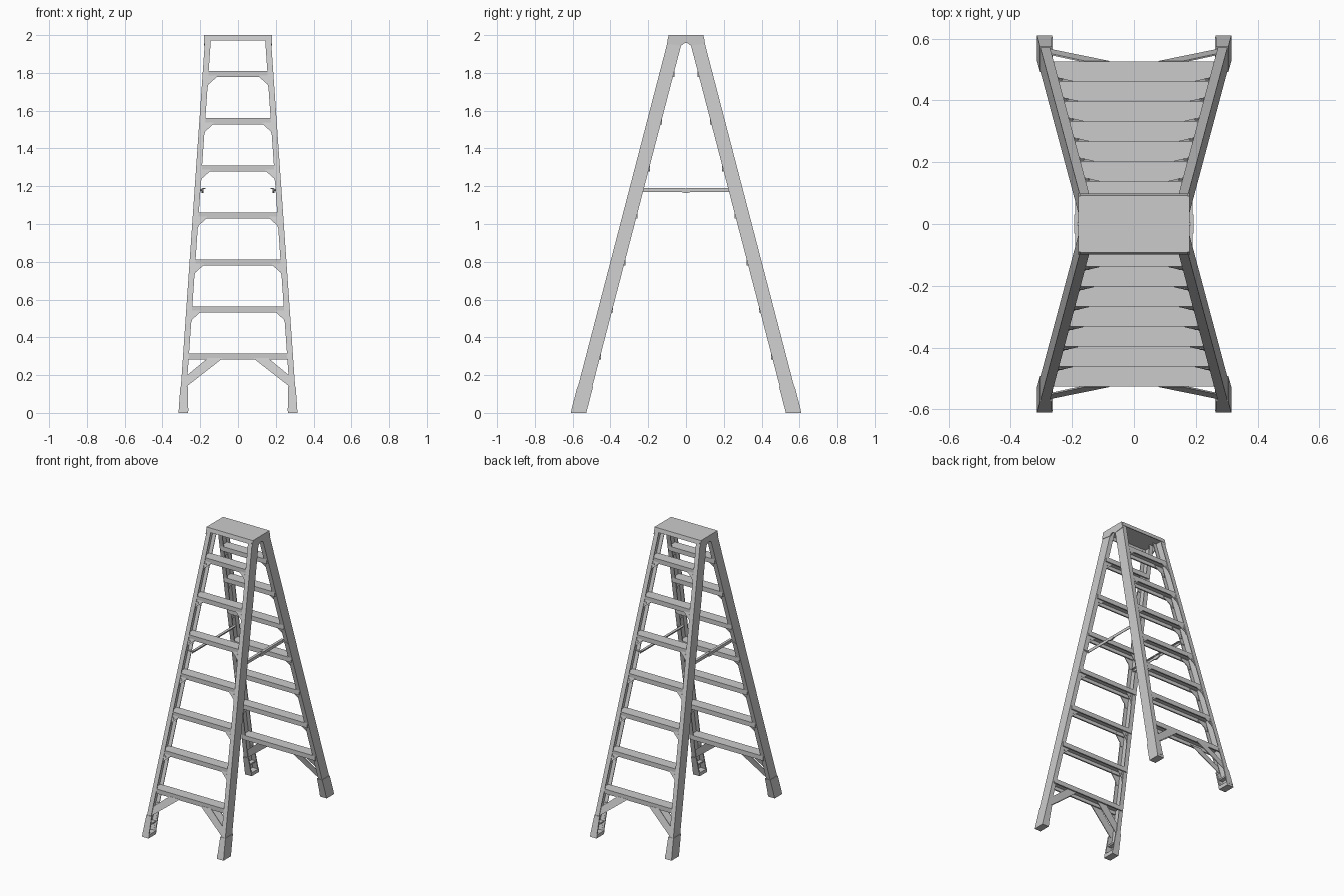
import bpy, bmesh, math

if "Cube" in bpy.data.objects:
    bpy.data.objects.remove(bpy.data.objects["Cube"])

H = 2.0


def outer_x(z):
    return 0.315 - 0.0695 * z


def front_y(z):
    return -(0.61 - 0.26 * z)


def build(name, solids, mirror=(True, True)):
    """Each solid is a pair of matching 3D loops joined into a closed prism."""
    bm = bmesh.new()
    for a, b in solids:
        va = [bm.verts.new(p) for p in a]
        vb = [bm.verts.new(p) for p in b]
        n = len(a)
        bm.faces.new(va)
        bm.faces.new(vb[::-1])
        for i in range(n):
            j = (i + 1) % n
            bm.faces.new((va[j], va[i], vb[i], vb[j]))
    bmesh.ops.recalc_face_normals(bm, faces=bm.faces)
    me = bpy.data.meshes.new(name)
    bm.to_mesh(me)
    bm.free()
    ob = bpy.data.objects.new(name, me)
    bpy.context.collection.objects.link(ob)
    if any(mirror):
        m = ob.modifiers.new("mirror", "MIRROR")
        m.use_axis = (mirror[0], mirror[1], False)
        m.use_mirror_merge = False
    return ob


def leg_sweep(profile, z0, z1):
    """Sweep a (inset from side, depth from front) profile along the leaning leg."""
    return tuple([(outer_x(z) - t, front_y(z) + d, z) for t, d in profile]
                 for z in (z0, z1))


def leaning_plate(outline, d0, d1):
    """Plate drawn in (x, z), lying parallel to the leaning ladder face."""
    return tuple([(x, front_y(z) + d, z) for x, z in outline] for d in (d0, d1))


def channel(w, d0, d1, th):
    return [(0, d0), (w, d0), (w, d0 + th), (th, d0 + th),
            (th, d1 - th), (w, d1 - th), (w, d1), (0, d1)]


def disc(x, z, r, n=10):
    return [(x + r * math.cos(2 * math.pi * i / n),
             z + r * math.sin(2 * math.pi * i / n)) for i in range(n)]


# C-channel side rails
rail = [(t + 0.003, d) for t, d in channel(0.031, 0.002, 0.078, 0.005)]
build("side_rail", [leg_sweep(rail, 0.02, 1.996)])

# Feet: boot around the rail end with a solid sole and an inner rib
boot = leg_sweep(channel(0.042, -0.001, 0.082, 0.008), 0.02, 0.14)
for i, z in ((0, 0.02), (1, 0.14)):
    for k in (1, 2, 5, 6):
        boot[i][k] = (0.265, boot[i][k][1], z)
sole = leg_sweep([(0, 0), (0.051, 0), (0.051, 0.082), (0, 0.082)], 0, 0.025)
rib = leg_sweep([(0.004, 0.006), (0.036, 0.006), (0.036, 0.076), (0.004, 0.076)], 0.075, 0.085)
build("foot", [boot, sole, rib])

# Steps, gussets and bolts
step_tops = [0.315 + 0.249 * i for i in range(7)]
steps, gussets, bolts = [], [], []
for i, zt in enumerate(step_tops):
    y, x = front_y(zt) + 0.002, outer_x(zt) - 0.012
    prof = [(0, 0), (0.076, 0), (0.076, -0.032), (0.066, -0.032), (0.066, -0.028),
            (0.071, -0.028), (0.071, -0.005), (0.005, -0.005), (0.005, -0.028),
            (0.01, -0.028), (0.01, -0.032), (0, -0.032)]
    steps.append(tuple([(sx, y + a, zt + b) for a, b in prof] for sx in (-x, x)))
    if i == 0:
        continue
    zb = zt - 0.03
    e = outer_x(zb) - 0.03
    tri = [(e + 0.015, zb + 0.015), (e - 0.05, zb + 0.015), (e - 0.05, zb),
           (e - 0.005, zb - 0.04), (e + 0.001, zb - 0.06), (e + 0.015, zb - 0.06)]
    gussets += [leaning_plate(tri, 0.008, 0.012), leaning_plate(tri, 0.067, 0.071)]
    bolts += [leaning_plate(disc(e - 0.01, zb - 0.012, 0.008), 0.004, 0.009),
              leaning_plate(disc(e - 0.01, zb - 0.012, 0.008), 0.070, 0.075)]
build("step", steps, (False, True))
build("step_gusset", gussets)
build("gusset_bolt", bolts)

# Diagonal braces below the lowest step
brace = [(0.08, 0.29), (0.16, 0.29), (0.265, 0.203), (0.285, 0.203),
         (0.285, 0.135), (0.272, 0.14)]
build("bottom_brace", [leaning_plate(brace, 0.007, 0.012),
                       leaning_plate(brace, 0.066, 0.071)])

# Top cap: plate with front and back lips
cap = [(-0.092, H), (0.092, H), (0.098, 1.972), (0.092, 1.972), (0.087, 1.994),
       (-0.087, 1.994), (-0.092, 1.972), (-0.098, 1.972)]
build("top_cap", [tuple([(x, y, z) for y, z in cap] for x in (-0.173, 0.173))],
      (False, False))

# Side hinge plates closing the gap between the two ladder halves
hinge = [(-0.09, H), (0.09, H), (0.101, 1.955), (0.025, 1.945), (0.012, 1.955),
         (0, 1.96), (-0.012, 1.955), (-0.025, 1.945), (-0.101, 1.955)]
build("top_hinge", [tuple([(x, y, z) for y, z in hinge] for x in (0.172, 0.179))],
      (True, False))

# Folding spreader bars: L-section arms, centre joint, end pins
angle = [(0.172, 1.19), (0.19, 1.19), (0.19, 1.17), (0.186, 1.17),
         (0.186, 1.186), (0.172, 1.186)]
arm = tuple([(x, y, z) for x, z in angle] for y in (-0.235, -0.004))
build("spreader_arm", [arm])
joint = [(-0.03, 1.172), (-0.012, 1.165), (0.012, 1.165), (0.03, 1.172),
         (0.03, 1.188), (-0.03, 1.188)]
build("spreader_joint", [tuple([(x, y, z) for y, z in joint] for x in (0.183, 0.193))],
      (True, False))
build("spreader_pin", [tuple([(x, y, z) for y, z in disc(-0.228, 1.18, 0.006)]
                             for x in (0.184, 0.228))])
